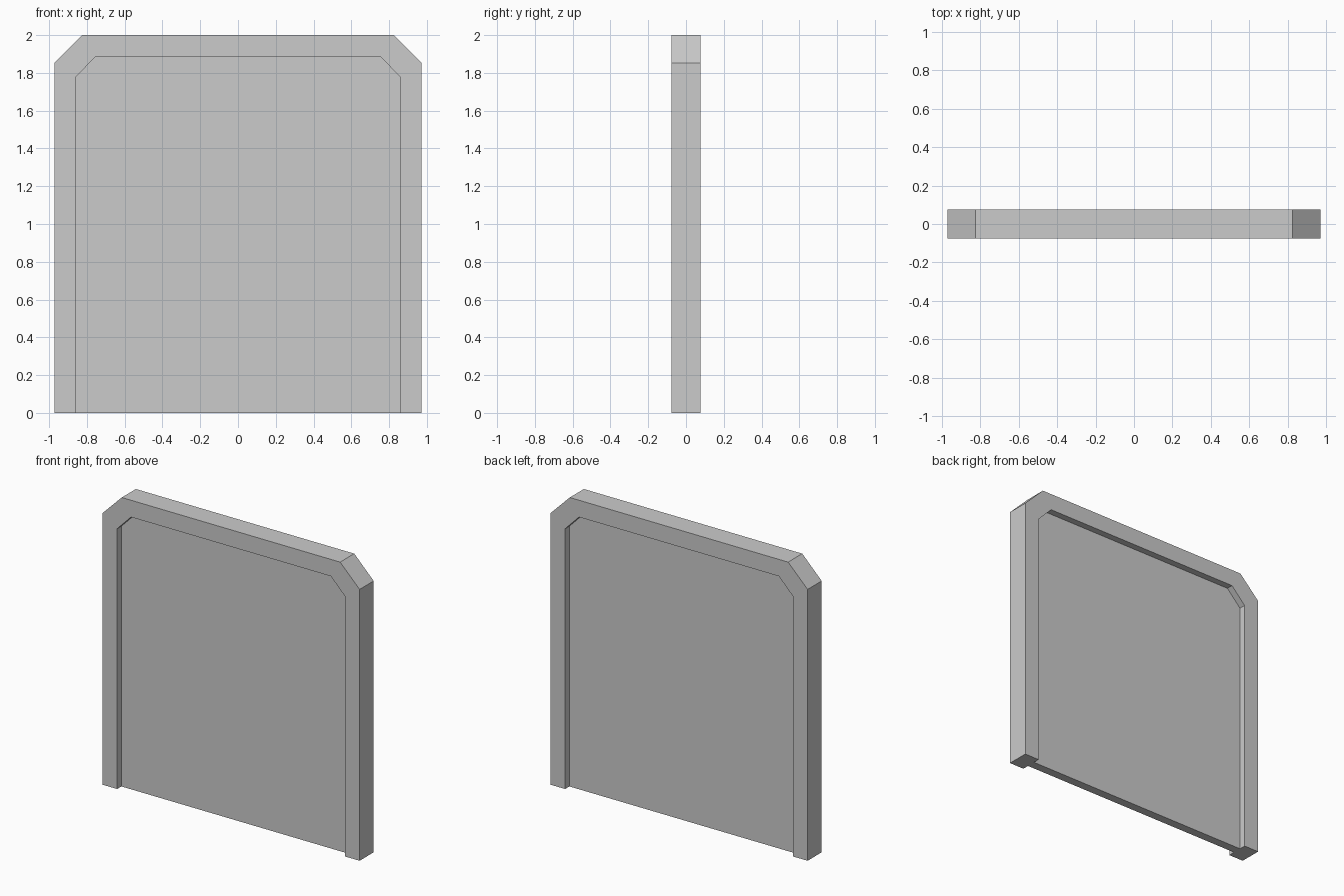
import bpy
import bmesh

cube = bpy.data.objects.get("Cube")
if cube:
    bpy.data.objects.remove(cube, do_unlink=True)

grey = bpy.data.materials.new("light_grey")
grey.use_nodes = True
colour = (0.6, 0.6, 0.6, 1)
grey.diffuse_color = colour
grey.node_tree.nodes["Principled BSDF"].inputs["Base Color"].default_value = colour


def arch(half_width, shoulder, half_top, top):
    """Chamfered arch outline, from the right foot round to the left foot."""
    right = [(half_width, 0), (half_width, shoulder), (half_top, top)]
    return right + [(-x, z) for x, z in reversed(right)]


def extrude_profile(name, outline, depth):
    """Flat-sided solid of an x-z outline, centred on y = 0."""
    bm = bmesh.new()
    face = bm.faces.new([bm.verts.new((x, -depth / 2, z)) for x, z in outline])
    result = bmesh.ops.extrude_face_region(bm, geom=[face])
    back = [v for v in result["geom"] if isinstance(v, bmesh.types.BMVert)]
    bmesh.ops.translate(bm, verts=back, vec=(0, depth, 0))
    bmesh.ops.recalc_face_normals(bm, faces=bm.faces)
    mesh = bpy.data.meshes.new(name)
    bm.to_mesh(mesh)
    bm.free()
    mesh.materials.append(grey)
    obj = bpy.data.objects.new(name, mesh)
    bpy.context.collection.objects.link(obj)
    return obj


outer = arch(0.972, 1.853, 0.825, 2.0)
inner = arch(0.86, 1.777, 0.755, 1.885)

# Door surround: one outline running up the outside and back down the opening
extrude_profile("door_frame", outer + inner[::-1], 0.152)

# Recessed door leaf filling the opening
extrude_profile("door_panel", inner, 0.06)
